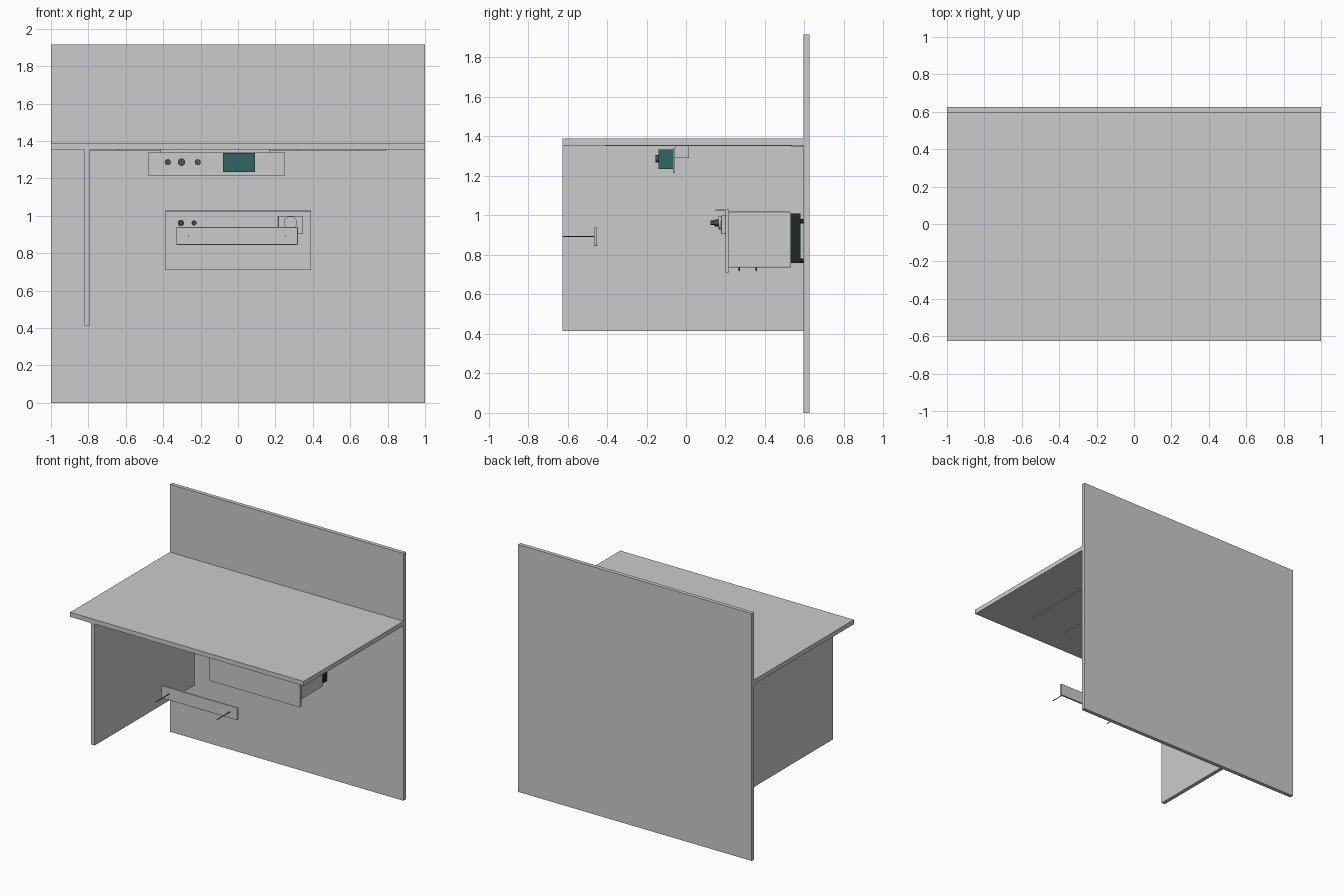
import bpy, bmesh, math
from mathutils import Matrix

if "Cube" in bpy.data.objects:
    bpy.data.objects.remove(bpy.data.objects["Cube"])


def mat(name, rgb):
    m = bpy.data.materials.new(name)
    m.diffuse_color = (*rgb, 1)
    m.use_nodes = True
    m.node_tree.nodes["Principled BSDF"].inputs["Base Color"].default_value = m.diffuse_color
    return m


TEAL = mat("teal", (0.03, 0.13, 0.13))
BLACK = mat("black", (0.015, 0.02, 0.02))
DARK = mat("dark_grey", (0.07, 0.09, 0.09))


def finish(name, bm, material):
    me = bpy.data.meshes.new(name)
    bm.to_mesh(me)
    bm.free()
    ob = bpy.data.objects.new(name, me)
    bpy.context.collection.objects.link(ob)
    if material:
        me.materials.append(material)
    return ob


def box(name, x, y, z, material=None, bevel=0):
    """Box from (min, max) ranges on each axis."""
    bm = bmesh.new()
    bmesh.ops.create_cube(bm, size=1)
    for v in bm.verts:
        v.co = [(r[0] + r[1]) / 2 + c * (r[1] - r[0]) for c, r in zip(v.co, (x, y, z))]
    ob = finish(name, bm, material)
    if bevel:
        mod = ob.modifiers.new("bevel", "BEVEL")
        mod.width, mod.segments = bevel, 2
    return ob


def rod(name, x, z, y, r, material=None, axis="Y"):
    """Cylinder along y (or along z, when y and z swap roles)."""
    bm = bmesh.new()
    bmesh.ops.create_cone(bm, cap_ends=True, segments=24, radius1=r, radius2=r,
                          depth=y[1] - y[0])
    mid = (y[0] + y[1]) / 2
    if axis == "Y":
        bm.transform(Matrix.Translation((x, mid, z)) @ Matrix.Rotation(math.pi / 2, 4, "X"))
    else:
        bm.transform(Matrix.Translation((x, z, mid)))
    for f in bm.faces:
        f.smooth = len(f.verts) == 4
    for e in bm.edges:
        e.smooth = not any(len(f.verts) > 4 for f in e.link_faces)
    return finish(name, bm, material)


# Large boards
box("back_wall", (-1, 1), (0.595, 0.625), (0, 1.915))
box("table_top", (-1, 1), (-0.625, 0.595), (1.355, 1.39))
box("side_panel", (-0.82, -0.79), (-0.625, 0.595), (0.415, 1.355))

# Thin strips under the table top
box("cross_strip", (-0.79, 0.79), (0.535, 0.593), (1.347, 1.355))
for i in range(5):
    x = -0.636 + i * 0.318
    box(f"long_strip_{i}", (x - 0.003, x + 0.003), (-0.41, 0.593), (1.351, 1.355))

# Upper control unit
box("upper_front_plate", (-0.48, 0.25), (-0.066, -0.056), (1.215, 1.34))
box("upper_body", (-0.415, 0.17), (-0.056, 0.015), (1.29, 1.355))
box("upper_display", (-0.08, 0.09), (-0.14, -0.066), (1.235, 1.335), TEAL)
for x, r in ((-0.375, 0.016), (-0.302, 0.02), (-0.215, 0.016)):
    rod("upper_knob", x, 1.287, (-0.155, -0.066), r, DARK)

# Main unit
box("main_front_plate", (-0.39, 0.39), (0.2, 0.217), (0.71, 1.03))
box("main_hood", (-0.39, 0.39), (0.15, 0.2), (1.022, 1.03))
box("main_body", (-0.355, 0.355), (0.217, 0.53), (0.735, 1.02), bevel=0.006)
box("main_rear_block", (-0.355, 0.355), (0.53, 0.58), (0.76, 1.01), BLACK)
for x in (-0.25, 0.25):
    for z in (0.77, 0.97):
        rod("rear_foot", x, z, (0.58, 0.596), 0.011, BLACK)
    for y in (0.27, 0.355):
        rod("bottom_pin", x, y, (0.719, 0.735), 0.004, DARK, "Z")

# Main unit controls
box("dial_frame", (0.215, 0.345), (0.178, 0.2), (0.905, 1.0), bevel=0.004)
rod("dial", 0.28, 0.963, (0.165, 0.178), 0.035)
for x, r in ((-0.305, 0.017), (-0.235, 0.013)):
    rod("main_knob_cap", x, 0.962, (0.125, 0.145), r * 0.65, DARK)
    rod("main_knob", x, 0.962, (0.145, 0.175), r, DARK)
    rod("main_knob_shaft", x, 0.962, (0.175, 0.2), r * 0.6, DARK)

# Front bar with two thin pins
box("front_bar", (-0.33, 0.32), (-0.466, -0.45), (0.845, 0.94), bevel=0.004)
for x in (-0.265, 0.255):
    rod("bar_pin", x, 0.893, (-0.625, -0.46), 0.003, DARK)
